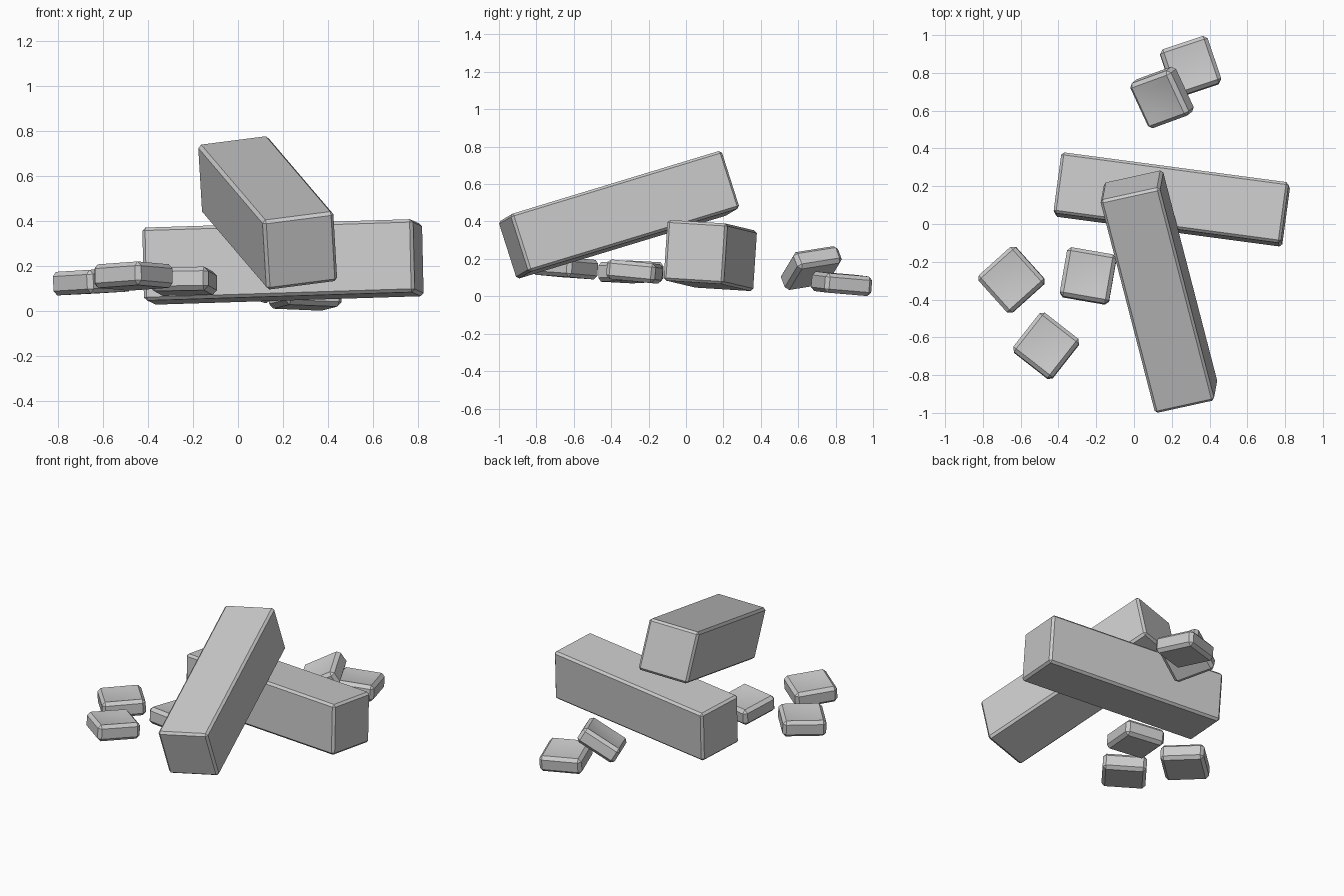
import bpy, bmesh
from mathutils import Vector, Matrix

old = bpy.data.objects.get("Cube")
if old:
    bpy.data.objects.remove(old, do_unlink=True)

stone = bpy.data.materials.new("grey_stone")
stone.use_nodes = True
stone.diffuse_color = (0.6, 0.6, 0.6, 1)
stone.node_tree.nodes["Principled BSDF"].inputs["Base Color"].default_value = (0.6, 0.6, 0.6, 1)


def block(name, size, centre, along, across, chamfer, dished=False):
    """Chamfered block whose local x follows 'along' and local y leans to 'across'."""
    x = Vector(along).normalized()
    z = x.cross(Vector(across)).normalized()
    y = z.cross(x)
    bm = bmesh.new()
    bmesh.ops.create_cube(bm, size=1)
    bmesh.ops.scale(bm, vec=size, verts=bm.verts)
    bmesh.ops.bevel(bm, geom=bm.edges[:], offset=chamfer, segments=1, affect='EDGES')
    if dished:
        # shallow worn hollow in the upper face
        top = max(bm.faces, key=lambda f: f.calc_center_median().z)
        bmesh.ops.inset_region(bm, faces=[top], thickness=0.055, depth=-0.008)
    bmesh.ops.recalc_face_normals(bm, faces=bm.faces)
    mesh = bpy.data.meshes.new(name)
    bm.to_mesh(mesh)
    bm.free()
    mesh.materials.append(stone)
    obj = bpy.data.objects.new(name, mesh)
    bpy.context.collection.objects.link(obj)
    rot = Matrix((x, y, z)).transposed().to_4x4()
    obj.matrix_world = Matrix.Translation(centre) @ rot
    if dished:
        bpy.context.view_layer.objects.active = obj
        bpy.ops.object.select_all(action='DESELECT')
        obj.select_set(True)
        bpy.ops.object.shade_smooth_by_angle(angle=0.5)
    return obj


# Two long fallen beams, one leaning on the other
beam = (1.215, 0.325, 0.325)
block("lower_beam", beam, (0.2, 0.13, 0.218), (1.2, -0.16, 0.038), (0.04, 0.32, -0.02), 0.014)
block("leaning_beam", beam, (0.132, -0.358, 0.436), (0.29, -1.12, -0.34), (0.3, 0.07, 0.04), 0.014)

# Scattered small bricks: name, centre, along, across
bricks = [
    ("left_brick", (-0.648, -0.295, 0.13), (0.2, 0.18, 0.01), (-0.165, 0.19, -0.01)),
    ("front_brick", (-0.465, -0.645, 0.155), (0.205, -0.16, 0.015), (0.155, 0.21, -0.015)),
    ("middle_brick", (-0.243, -0.275, 0.132), (0.26, -0.045, 0.005), (0.045, 0.26, -0.025)),
    ("propped_brick", (0.148, 0.67, 0.151), (0.205, 0.075, 0.125), (-0.095, 0.225, 0.04)),
    ("back_brick", (0.3, 0.832, 0.067), (0.24, 0.08, -0.01), (-0.085, 0.235, -0.02)),
]
for name, centre, along, across in bricks:
    block(name, (0.265, 0.265, 0.105), centre, along, across, 0.02, dished=True)
